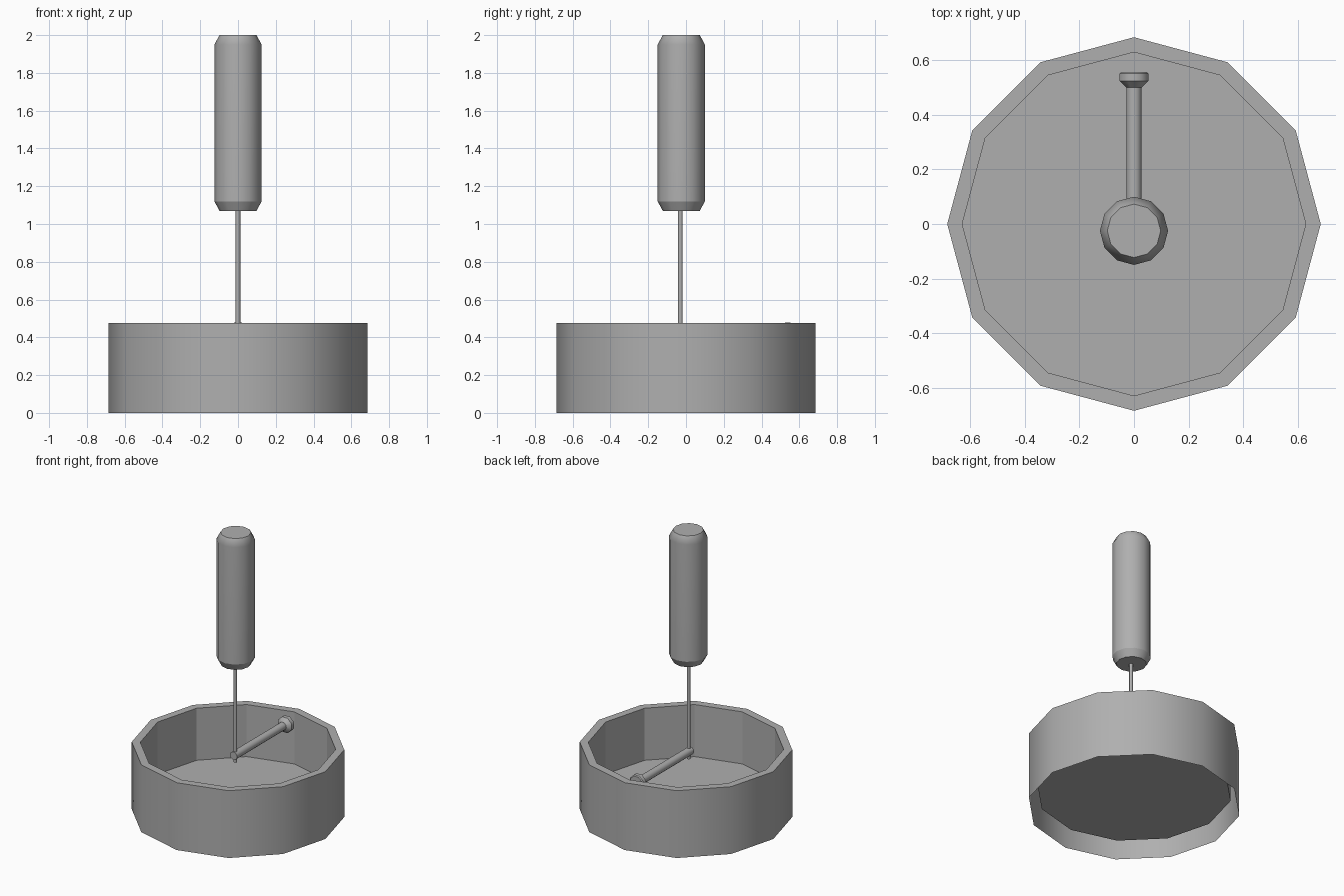
import bpy, bmesh
from math import cos, sin, pi, radians

if "Cube" in bpy.data.objects:
    bpy.data.objects.remove(bpy.data.objects["Cube"])

# Dark grey used on every part
grey = bpy.data.materials.new("dark_grey")
grey.diffuse_color = (0.43, 0.43, 0.43, 1)
grey.use_nodes = True
grey.node_tree.nodes["Principled BSDF"].inputs["Base Color"].default_value = grey.diffuse_color


def lathe(name, profile, sides, loc=(0, 0, 0), rot=(0, 0, 0), cap_start=True,
          cap_end=True, phase=0.0, flat_bands=(), sharp_rings=()):
    """Spin (radius, height) points round z; caps are optional."""
    bm = bmesh.new()
    rings = [[bm.verts.new((r * cos(phase + 2 * pi * i / sides),
                            r * sin(phase + 2 * pi * i / sides), z))
              for i in range(sides)] for r, z in profile]
    for b, (lo, hi) in enumerate(zip(rings, rings[1:])):
        for i in range(sides):
            j = (i + 1) % sides
            f = bm.faces.new((lo[i], lo[j], hi[j], hi[i]))
            f.smooth = b not in flat_bands
    if cap_start:
        bm.faces.new(rings[0][::-1])
    if cap_end:
        bm.faces.new(rings[-1])
    bm.normal_update()
    # keep profile corners crisp
    for e in bm.edges:
        if len(e.link_faces) == 2 and e.calc_face_angle() > radians(46):
            e.smooth = False
    for k in sharp_rings:
        for i in range(sides):
            bm.edges.get((rings[k][i], rings[k][(i + 1) % sides])).smooth = False
    mesh = bpy.data.meshes.new(name)
    bm.to_mesh(mesh)
    bm.free()
    mesh.materials.append(grey)
    ob = bpy.data.objects.new(name, mesh)
    ob.location, ob.rotation_euler = loc, rot
    bpy.context.collection.objects.link(ob)
    return ob


# Twelve-sided tub: outer wall, rim, inner wall, raised floor, open underneath
lathe("tub", [(0.685, 0), (0.685, 0.477), (0.63, 0.477), (0.63, 0.108)], 12,
      cap_start=False, flat_bands=(1, 2))

# Chamfered hanging grip
grip = lathe("grip", [(0.098, 1.07), (0.125, 1.12), (0.125, 1.95), (0.098, 2.0)],
             12, loc=(0, -0.025, 0), sharp_rings=(0, 1, 3))
grip.modifiers.new("even_shading", 'WEIGHTED_NORMAL').keep_sharp = True

# Thin cord running down to the rod
lathe("cord", [(0.012, 0.375), (0.012, 1.08)], 8, loc=(0, -0.03, 0))

# Horizontal rod pointing to the back, with a flared head
to_back = (-pi / 2, 0, 0)
lathe("rod", [(0.028, -0.05), (0.028, 0.51)], 12, loc=(0, 0, 0.425), rot=to_back)
lathe("rod_head", [(0.03, 0.50), (0.057, 0.524), (0.057, 0.552), (0.05, 0.558)], 8,
      loc=(0, 0, 0.425), rot=to_back, phase=pi / 8, sharp_rings=(1, 2, 3))
